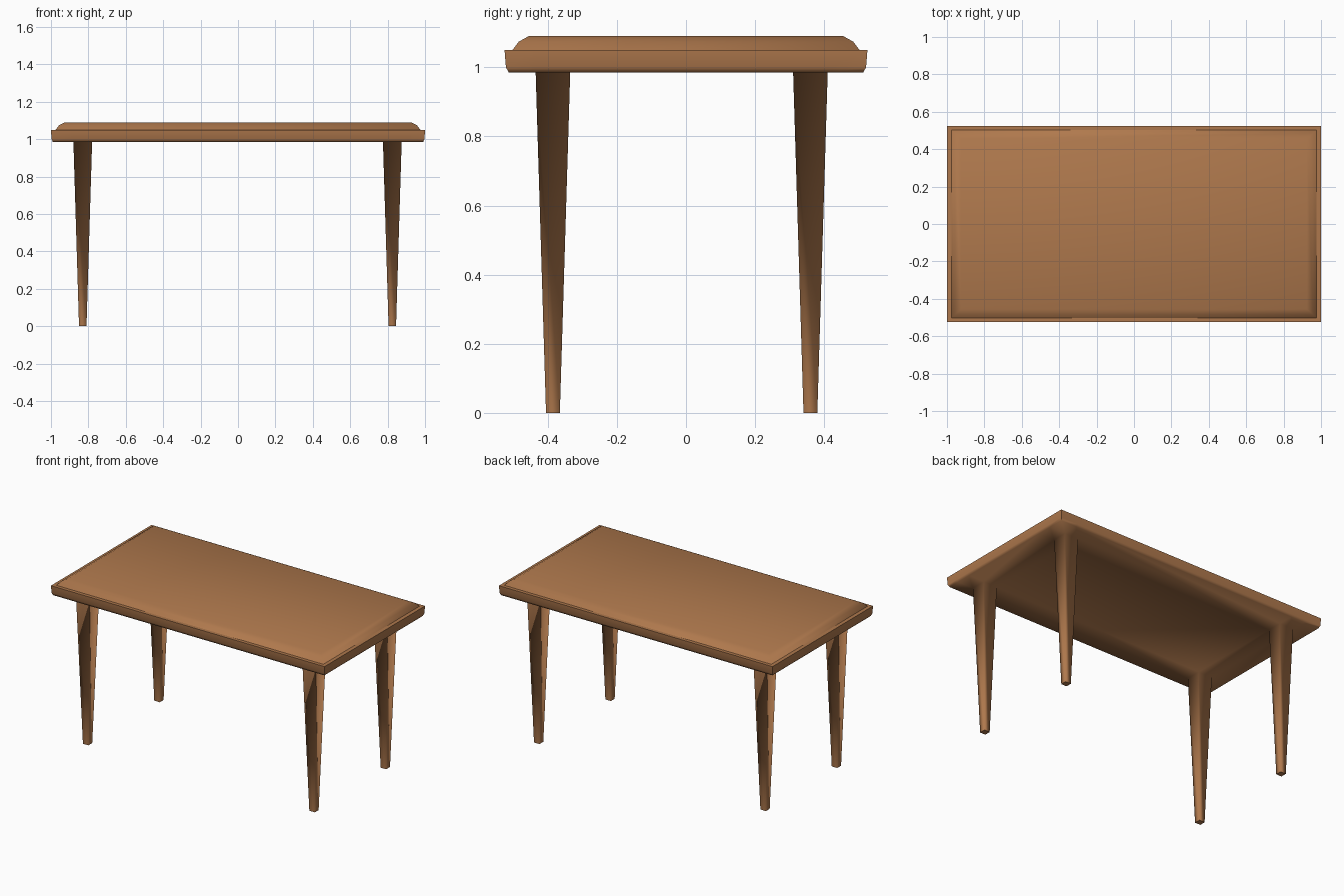
import bpy, bmesh

if "Cube" in bpy.data.objects:
    bpy.data.objects.remove(bpy.data.objects["Cube"])

wood = bpy.data.materials.new("warm_wood")
wood.diffuse_color = (0.43, 0.19, 0.074, 1)
wood.use_nodes = True
wood.node_tree.nodes["Principled BSDF"].inputs["Base Color"].default_value = wood.diffuse_color


def ring(bm, x, y, z, cx=0, cy=0):
    """Rectangle of four vertices with half sizes x and y."""
    return [bm.verts.new((cx + sx * x, cy + sy * y, z))
            for sx, sy in ((-1, -1), (1, -1), (1, 1), (-1, 1))]


def bridge(bm, a, b):
    """Wall of quads between two closed loops of equal length."""
    n = len(a)
    for i in range(n):
        j = (i + 1) % n
        bm.faces.new((a[i], a[j], b[j], b[i]))


def finish(bm, name):
    bmesh.ops.recalc_face_normals(bm, faces=bm.faces)
    for f in bm.faces:
        f.smooth = True
    me = bpy.data.meshes.new(name)
    bm.to_mesh(me)
    bm.free()
    me.materials.append(wood)
    ob = bpy.data.objects.new(name, me)
    bpy.context.collection.objects.link(ob)
    return ob


# Frame: underside grid with a tapered square leg growing from four cells
bm = bmesh.new()
BOTTOM, LEDGE = 0.985, 1.05
xs = (-0.99, -0.88, -0.78, 0.775, 0.875, 0.99)
ys = (-0.513, -0.435, -0.335, 0.31, 0.41, 0.513)
grid = [[bm.verts.new((x, y, BOTTOM)) for y in ys] for x in xs]
for i in range(5):
    for j in range(5):
        cell = [grid[i][j], grid[i + 1][j], grid[i + 1][j + 1], grid[i][j + 1]]
        if i in (1, 3) and j in (1, 3):
            cx, cy = (xs[i] + xs[i + 1]) / 2, (ys[j] + ys[j + 1]) / 2
            foot = ring(bm, 0.02, 0.02, 0, cx, cy)
            bridge(bm, cell, foot)
            bm.faces.new(foot)
        else:
            bm.faces.new(cell)

# Rim: chamfered lower edge, upright side, and the flat ledge on top
loop = ([grid[i][0] for i in range(5)] + [grid[5][j] for j in range(5)]
        + [grid[i][5] for i in range(5, 0, -1)] + [grid[0][j] for j in range(5, 0, -1)])
for z, hx, hy in ((1.0, 0.997, 0.521), (LEDGE, 1.0, 0.525)):
    upper = [bm.verts.new((v.co.x if abs(v.co.x) < 0.98 else hx * (1 if v.co.x > 0 else -1),
                           v.co.y if abs(v.co.y) < 0.5 else hy * (1 if v.co.y > 0 else -1), z))
             for v in loop]
    bridge(bm, loop, upper)
    loop = upper
bm.faces.new(loop)

# Crisp ledge, upright corners and feet
for e in bm.edges:
    a, b = (v.co for v in e.verts)
    corner = all(abs(c.x) > 0.98 and abs(c.y) > 0.5 for c in (a, b))
    if corner or min(a.z, b.z) > LEDGE - 0.001 or max(a.z, b.z) < 0.001:
        e.smooth = False
finish(bm, "table_frame_and_legs")

# Raised top panel with a rounded border
bm = bmesh.new()
rings = [ring(bm, hx, hy, z) for hx, hy, z in
         ((0.975, 0.502, LEDGE), (0.957, 0.484, 1.074), (0.925, 0.455, 1.09))]
for a, b in zip(rings, rings[1:]):
    bridge(bm, a, b)
bm.faces.new(rings[-1])
bm.faces.new(rings[0])
for e in bm.edges:
    if max(v.co.z for v in e.verts) < LEDGE + 0.001:
        e.smooth = False
finish(bm, "table_top_panel")
